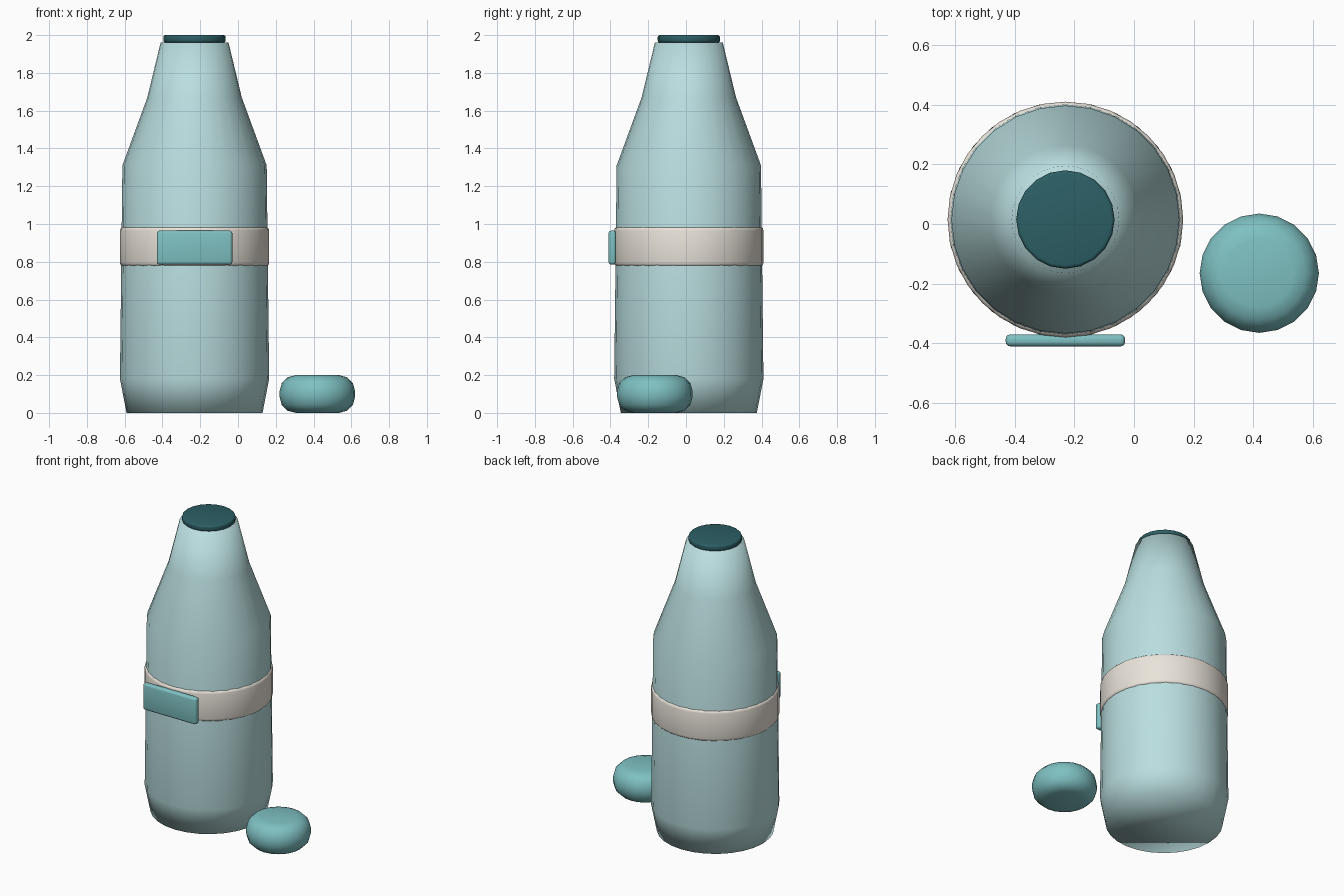
import bpy, bmesh, math

if "Cube" in bpy.data.objects:
    bpy.data.objects.remove(bpy.data.objects["Cube"])

BX, BY = -0.23, 0.015  # bottle axis


def material(name, rgb):
    m = bpy.data.materials.new(name)
    m.diffuse_color = (*rgb, 1)
    m.use_nodes = True
    m.node_tree.nodes["Principled BSDF"].inputs["Base Color"].default_value = m.diffuse_color
    return m


GLASS = material("pale_glass", (0.49, 0.73, 0.74))
CAP = material("dark_teal", (0.025, 0.115, 0.13))
BAND = material("cream", (0.82, 0.77, 0.70))
TEAL = material("teal", (0.21, 0.53, 0.54))


def finish(ob, name, mat, bevel=0, segments=3, angle=None):
    ob.name = name
    ob.data.materials.append(mat)
    for p in ob.data.polygons:
        p.use_smooth = True
    if bevel:
        b = ob.modifiers.new("bevel", 'BEVEL')
        b.width, b.segments = bevel, segments
        b.limit_method = 'ANGLE'
    if angle:
        bpy.context.view_layer.objects.active = ob
        ob.select_set(True)
        bpy.ops.object.shade_smooth_by_angle(angle=math.radians(angle))
    return ob


def disc(name, mat, x, y, z0, z1, r, sides, bevel, segments=3):
    bpy.ops.mesh.primitive_cylinder_add(vertices=sides, radius=r, depth=z1 - z0,
                                        location=(x, y, (z0 + z1) / 2))
    return finish(bpy.context.object, name, mat, bevel, segments)


def lathe(name, mat, profile, sides):
    bm = bmesh.new()
    rings = [[bm.verts.new((r * math.cos(2 * math.pi * i / sides),
                            r * math.sin(2 * math.pi * i / sides), z))
              for i in range(sides)] for r, z in profile]
    for a, b in zip(rings, rings[1:]):
        for i in range(sides):
            j = (i + 1) % sides
            bm.faces.new((a[i], a[j], b[j], b[i]))
    bm.faces.new(rings[0][::-1])
    bm.faces.new(rings[-1])
    me = bpy.data.meshes.new(name)
    bm.to_mesh(me)
    bm.free()
    ob = bpy.data.objects.new(name, me)
    bpy.context.collection.objects.link(ob)
    ob.location = (BX, BY, 0)
    return finish(ob, name, mat)


# bottle body with tapering shoulder and neck
lathe("bottle_body", GLASS,
      [(0.36, 0), (0.395, 0.18), (0.382, 1.31), (0.25, 1.67), (0.18, 1.96)], 28)

# cap sitting on the neck
disc("cap", CAP, BX, BY, 1.96, 2.0, 0.165, 20, 0.012)

# band wrapped round the body
disc("band", BAND, BX, BY, 0.775, 0.985, 0.395, 32, 0.02)

# label plate on the front
bpy.ops.mesh.primitive_cube_add(size=1, location=(BX, -0.39, 0.875))
label = bpy.context.object
label.scale = (0.40, 0.04, 0.18)
bpy.ops.object.transform_apply(location=False, rotation=False, scale=True)
finish(label, "label_plate", TEAL, 0.015)

# loose rounded stopper on the ground
disc("stopper", TEAL, 0.42, -0.165, 0, 0.20, 0.20, 20, 0.085)
